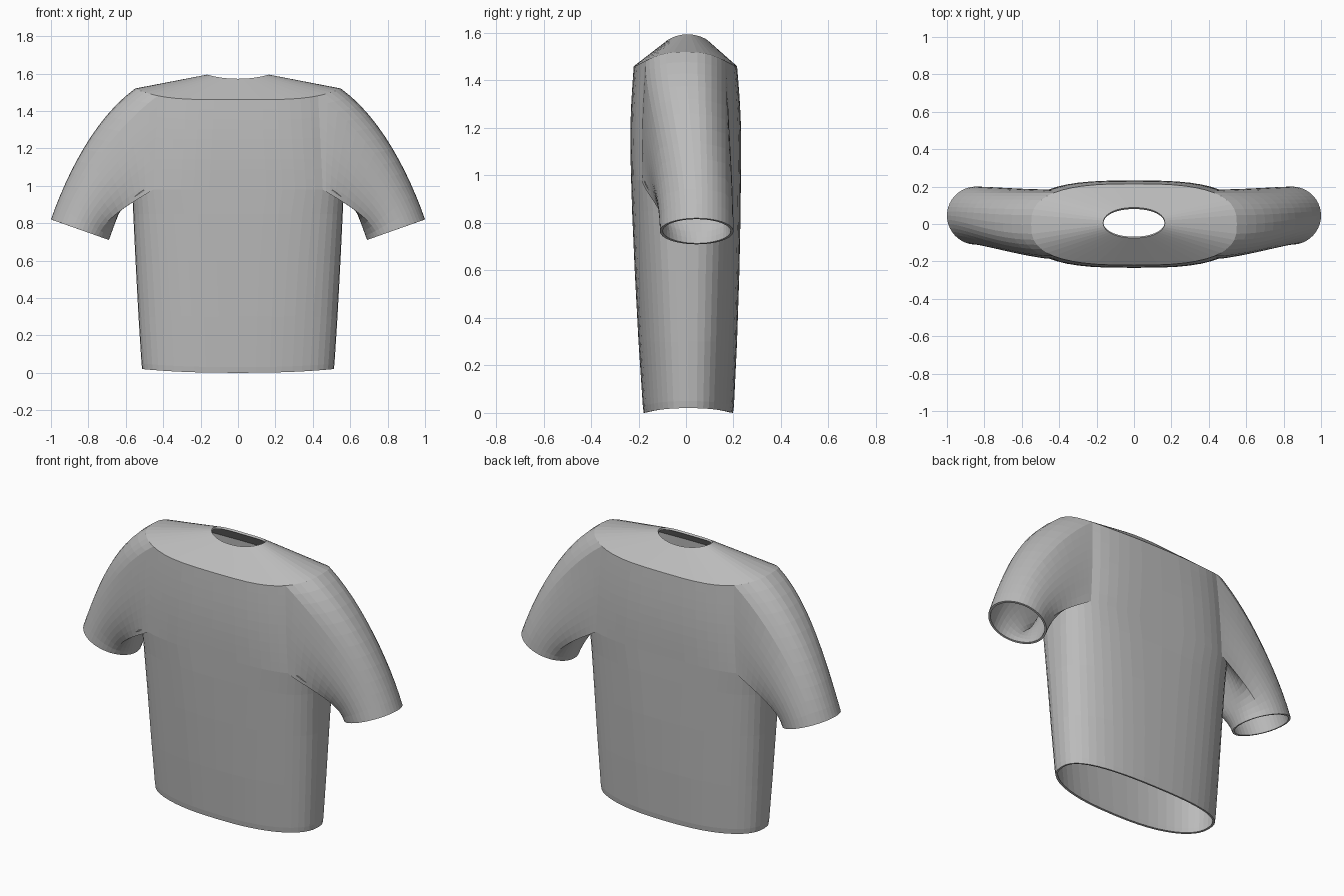
import bpy, bmesh, math
from mathutils import Vector

cube = bpy.data.objects.get("Cube")
if cube:
    bpy.data.objects.remove(cube, do_unlink=True)

fabric = bpy.data.materials.new("grey fabric")
fabric.use_nodes = True
GREY = (0.5, 0.5, 0.5, 1)
fabric.diffuse_color = GREY
fabric.node_tree.nodes["Principled BSDF"].inputs["Base Color"].default_value = GREY

N = 48          # points around the torso
ARM = 6         # half the points of the armhole arc
SLEEVE = 12     # rings along a sleeve
bm = bmesh.new()


def power(v, p):
    return math.copysign(abs(v) ** p, v)


def ring(width, front, back, p, height):
    """Rounded oval; height is a function of the angle."""
    verts = []
    for i in range(N):
        t = math.tau * i / N
        c, s = round(math.cos(t), 6), round(math.sin(t), 6)
        y = (front + back) / 2 + (back - front) / 2 * power(s, p)
        verts.append(bm.verts.new((width * power(c, p), y, height(c))))
    return verts


def bridge(a, b, keep=lambda i: True):
    n = len(a)
    for i in range(n):
        if keep(i):
            j = (i + 1) % n
            bm.faces.new((a[i], a[j], b[j], b[i]))


def yoke_height(c):
    return 1.46 + 0.06 * abs(c) ** 3


# Torso from hem to armpit: z, half width, front, back, roundness
torso = [(0.0, 0.512, -0.178, 0.198, 0.82), (0.03, 0.516, -0.182, 0.202, 0.82),
         (0.3, 0.532, -0.2, 0.215, 0.8), (0.6, 0.548, -0.216, 0.225, 0.76),
         (0.85, 0.56, -0.227, 0.23, 0.7), (0.98, 0.566, -0.231, 0.231, 0.64)]
rings = [ring(w, f, b, p, lambda c, z=z: z + (0.02 * c * c if z < 0.1 else 0))
         for z, w, f, b, p in torso]
for lower, upper in zip(rings, rings[1:]):
    bridge(lower, upper)


# Chest and back panels, left open at the armholes
def is_panel(i):
    return ARM <= i < N // 2 - ARM or N // 2 + ARM <= i < N - ARM


chest = [rings[-1]]
for k in range(1, 9):
    t = k / 9
    bulge = 0.008 * math.sin(math.pi * t)
    chest.append(ring(0.566 - 0.016 * t, -0.231 + 0.011 * t - bulge,
                      0.231 - 0.016 * t + bulge, 0.64 + 0.08 * t,
                      lambda c, t=t: 0.98 + t * (yoke_height(c) - 0.98)))
yoke = ring(0.55, -0.22, 0.215, 0.72, yoke_height)
chest.append(yoke)
for lower, upper in zip(chest, chest[1:]):
    bridge(lower, upper, is_panel)

# Sloping shoulder yoke up to the neck opening
neck = ring(0.165, -0.075, 0.088, 0.95, lambda c: 1.572 + 0.022 * c * c)
bridge(yoke, neck)


# Sleeves flow from each armhole to a round cuff
def sleeve(side):
    mid = 0 if side > 0 else N // 2

    def at(r, k):
        return r[(mid + side * k) % N]

    # Loop starts under the arm, passes the back, shoulder and front
    loop = [at(chest[0], k) for k in range(0, ARM + 1)]
    loop += [at(r, ARM) for r in chest[1:-1]]
    loop += [at(yoke, k) for k in range(ARM, -ARM - 1, -1)]
    loop += [at(r, -ARM) for r in reversed(chest[1:-1])]
    loop += [at(chest[0], k) for k in range(-ARM, 0)]
    centre = Vector((side * 0.845, 0.045, 0.765))
    outward = Vector((side * 0.155, 0, 0.055))
    down = Vector((side * 0.33, 0, -0.94))
    start = Vector((side * 0.8, 0, -0.58))
    grid = [loop] + [[] for _ in range(SLEEVE)]
    for i, v in enumerate(loop):
        phi = math.tau * i / len(loop)
        p0 = v.co.copy()
        p3 = centre - outward * math.cos(phi) + Vector((0, 0.155 * math.sin(phi), 0))
        reach = (p3 - p0).length
        p1 = p0 + start * reach * (0.24 - 0.09 * math.cos(phi))
        p2 = p3 - down * reach * 0.3
        for k in range(1, SLEEVE + 1):
            t = k / SLEEVE
            u = 1 - t
            co = p0 * u ** 3 + p1 * 3 * u * u * t + p2 * 3 * u * t * t + p3 * t ** 3
            grid[k].append(bm.verts.new(co))
    for a, b in zip(grid, grid[1:]):
        bridge(a, b)


sleeve(1)
sleeve(-1)

# Drop unused armhole points and finish the shell
bmesh.ops.delete(bm, geom=[v for v in bm.verts if not v.link_faces], context='VERTS')
bmesh.ops.recalc_face_normals(bm, faces=bm.faces)
hem_face = min(bm.faces, key=lambda f: f.calc_center_median().y)
if hem_face.normal.y > 0:
    bmesh.ops.reverse_faces(bm, faces=bm.faces)
mesh = bpy.data.meshes.new("shirt")
bm.to_mesh(mesh)
bm.free()
mesh.materials.append(fabric)
shirt = bpy.data.objects.new("shirt", mesh)
bpy.context.collection.objects.link(shirt)

# Cloth thickness, turned inward
cloth = shirt.modifiers.new("cloth thickness", 'SOLIDIFY')
cloth.thickness = 0.012
cloth.offset = -1
